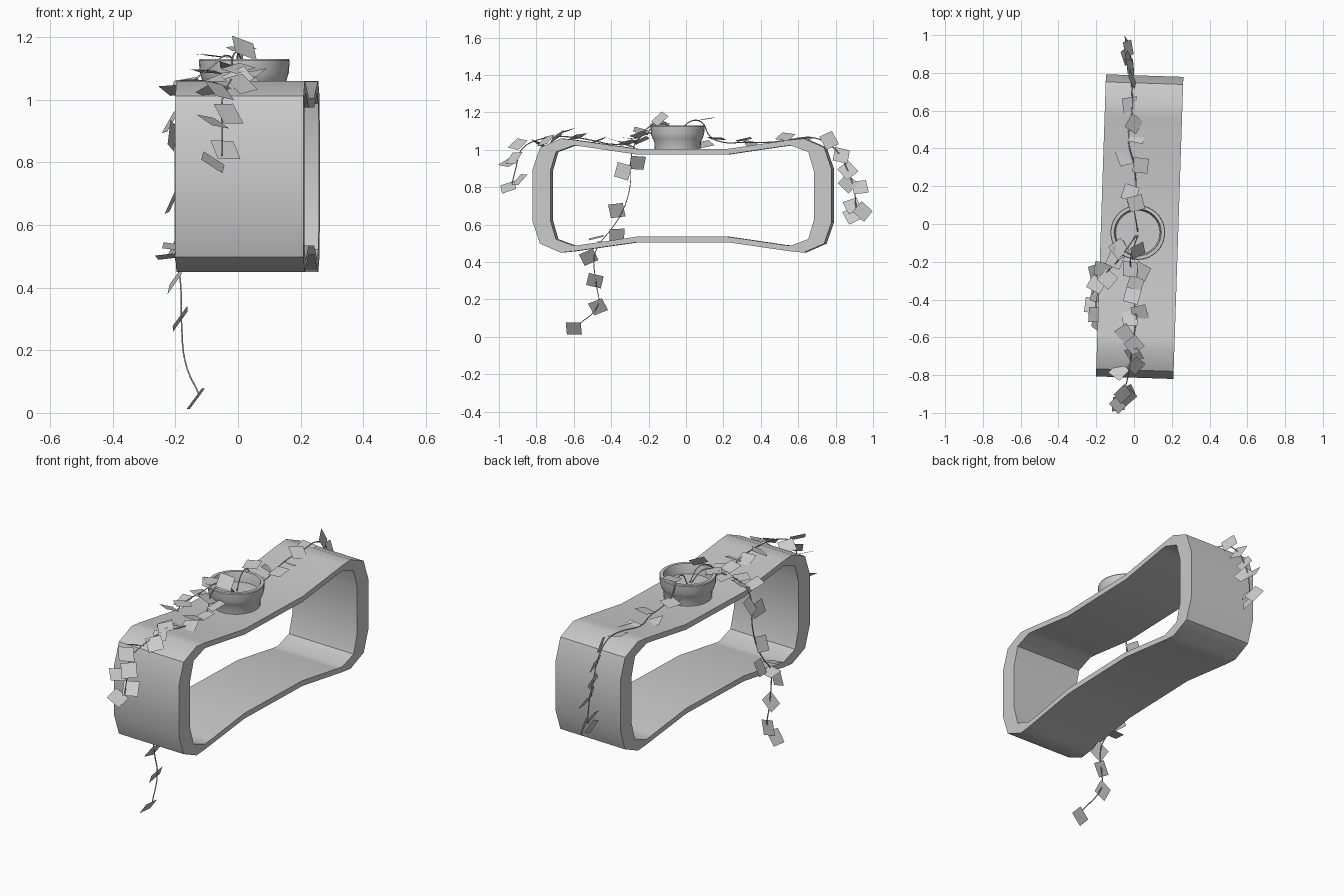
import bpy, bmesh, math, random
from mathutils import Vector, Quaternion

random.seed(4)


def add_object(name, bm, smooth=None):
    bmesh.ops.recalc_face_normals(bm, faces=bm.faces[:])
    mesh = bpy.data.meshes.new(name)
    bm.to_mesh(mesh)
    bm.free()
    ob = bpy.data.objects.new(name, mesh)
    bpy.context.collection.objects.link(ob)
    if smooth:
        bpy.ops.object.select_all(action='DESELECT')
        ob.select_set(True)
        bpy.context.view_layer.objects.active = ob
        bpy.ops.object.shade_smooth_by_angle(angle=math.radians(smooth))
    return ob


# Shelf: pinched hollow loop, quarter profile mirrored both ways
def full_loop(q):
    half = q + [(y, -z) for y, z in reversed(q)]
    return half + [(-y, -z) for y, z in half]


outer = full_loop([(0.245, 0.250), (0.58, 0.298), (0.65, 0.305), (0.76, 0.257), (0.80, 0.14)])
inner = full_loop([(0.245, 0.220), (0.53, 0.262), (0.58, 0.268), (0.675, 0.233), (0.705, 0.13)])
bm = bmesh.new()
rings = [[bm.verts.new((x, y, z)) for y, z in prof]
         for x, prof in ((-0.205, outer), (0.205, outer), (0.205, inner), (-0.205, inner))]
n = len(outer)
for a in range(4):
    r, s = rings[a], rings[(a + 1) % 4]
    for i in range(n):
        j = (i + 1) % n
        bm.faces.new((r[i], r[j], s[j], s[i]))
shelf = add_object("shelf_loop", bm, 30)
shelf.location = (0.03, -0.014, 0.755)
shelf.rotation_euler.z = math.radians(-1.9)

# Pot: lathed profile with flared rim, filled with soil
profile = [(0, 0.99), (0.122, 0.99), (0.125, 1.045), (0.134, 1.06), (0.142, 1.085), (0.145, 1.125),
           (0.142, 1.13), (0.125, 1.13), (0.122, 1.122), (0.117, 1.075), (0, 1.075)]
bm = bmesh.new()
vs = [bm.verts.new((r, 0, z)) for r, z in profile]
es = [bm.edges.new(p) for p in zip(vs, vs[1:])]
bmesh.ops.spin(bm, geom=vs + es, axis=(0, 0, 1), cent=(0, 0, 0), angle=math.tau, steps=32)
bmesh.ops.remove_doubles(bm, verts=bm.verts[:], dist=1e-4)
pot = add_object("pot", bm, 35)
pot.location = (0.02, -0.045, 0)


# Vines: thin stem curve plus square leaves
def stem(name, pts):
    cu = bpy.data.curves.new(name, 'CURVE')
    cu.dimensions = '3D'
    cu.bevel_depth = 0.003
    cu.bevel_resolution = 0
    cu.resolution_u = 5
    sp = cu.splines.new('BEZIER')
    sp.bezier_points.add(len(pts) - 1)
    for bp, p in zip(sp.bezier_points, pts):
        bp.co = p
        bp.handle_left_type = bp.handle_right_type = 'AUTO'
    bpy.context.collection.objects.link(bpy.data.objects.new(name, cu))


def leaves(name, groups):
    bm = bmesh.new()
    for normal, jitter, centres in groups:
        for c in centres:
            nrm = Vector(normal) + Vector([random.uniform(-jitter, jitter) for _ in range(3)])
            nrm.normalize()
            side = nrm.orthogonal().normalized() * 0.057
            side.rotate(Quaternion(nrm, random.uniform(0, math.pi / 2)))
            quad = []
            for k in range(4):
                d = side.copy()
                d.rotate(Quaternion(nrm, k * math.pi / 2))
                quad.append(bm.verts.new(Vector(c) + d))
            bm.faces.new(quad)
    add_object(name, bm)


# Back vine
stem("back_stem", [(0.02, -0.04, 1.075), (0.01, 0.02, 1.15), (0, 0.08, 1.15), (0, 0.13, 1.07),
                   (0.01, 0.2, 1.04), (0, 0.31, 1.04), (-0.03, 0.45, 1.04), (-0.01, 0.6, 1.06),
                   (-0.01, 0.7, 1.06), (-0.02, 0.8, 1.0), (-0.03, 0.86, 0.9),
                   (-0.03, 0.9, 0.78), (-0.03, 0.91, 0.67)])
leaves("back_leaves", [
    ((0.2, 0.2, 1), 0.45, [(0.01, 0.11, 1.165), (-0.02, 0.165, 1.06), (0.01, 0.10, 1.03),
                           (0.035, 0.31, 1.055), (-0.05, 0.35, 1.03), (0.015, 0.47, 1.035),
                           (0.0, 0.53, 1.07), (-0.02, 0.63, 1.06)]),
    ((1, 0.2, 0.35), 0.3, [(-0.01, 0.765, 1.05), (-0.02, 0.83, 0.97), (-0.03, 0.865, 0.89),
                           (-0.03, 0.93, 0.80), (-0.02, 0.865, 0.82), (-0.04, 0.89, 0.70),
                           (-0.04, 0.89, 0.65), (-0.03, 0.945, 0.67)])])

# Front vine
stem("front_stem", [(0.02, -0.06, 1.075), (0.0, -0.12, 1.15), (-0.02, -0.2, 1.12), (0, -0.28, 1.04),
                    (0, -0.4, 1.03), (0.01, -0.5, 1.05), (-0.01, -0.65, 1.07), (-0.03, -0.8, 1.05),
                    (-0.05, -0.88, 1.0), (-0.05, -0.91, 0.9), (-0.05, -0.93, 0.82)])
leaves("front_leaves", [
    ((0.1, -0.1, 1), 0.45, [(0.02, -0.14, 1.165), (-0.07, -0.14, 1.13), (0.04, -0.25, 1.08),
                            (-0.02, -0.24, 1.1), (0.01, -0.31, 1.04), (-0.01, -0.38, 1.05),
                            (0.03, -0.47, 1.05), (-0.02, -0.50, 1.05), (-0.05, -0.58, 1.07),
                            (0.0, -0.64, 1.10), (0.0, -0.69, 1.07), (0.01, -0.75, 1.05),
                            (-0.08, -0.78, 1.03)]),
    ((0.5, -0.4, 0.7), 0.25, [(-0.06, -0.90, 1.03), (-0.03, -0.92, 0.955), (-0.08, -0.95, 0.93),
                              (-0.04, -0.89, 0.84), (-0.08, -0.95, 0.80)])])

# Side vine hanging over the left edge
stem("side_stem", [(0.01, -0.06, 1.075), (-0.03, -0.12, 1.14), (-0.09, -0.2, 1.1), (-0.15, -0.26, 1.05),
                   (-0.19, -0.29, 0.98), (-0.2, -0.3, 0.8), (-0.2, -0.34, 0.67), (-0.2, -0.4, 0.575),
                   (-0.2, -0.46, 0.5), (-0.185, -0.49, 0.43), (-0.18, -0.48, 0.28),
                   (-0.17, -0.47, 0.17), (-0.125, -0.58, 0.06)])
leaves("side_leaves", [
    ((-0.2, 0, 1), 0.4, [(-0.08, -0.13, 1.14), (-0.10, -0.19, 1.09), (-0.17, -0.24, 1.05),
                         (-0.20, -0.32, 1.03), (-0.14, -0.29, 1.06), (-0.22, -0.43, 0.50),
                         (-0.20, -0.48, 0.53)]),
    ((-1, 0.1, 0.3), 0.3, [(-0.215, -0.26, 0.93), (-0.21, -0.337, 0.885), (-0.21, -0.37, 0.675),
                           (-0.2, -0.37, 0.54), (-0.2, -0.52, 0.425), (-0.185, -0.487, 0.30),
                           (-0.18, -0.47, 0.16)]),
    ((-0.8, 0.1, 0.6), 0.0, [(-0.135, -0.60, 0.045)])])
